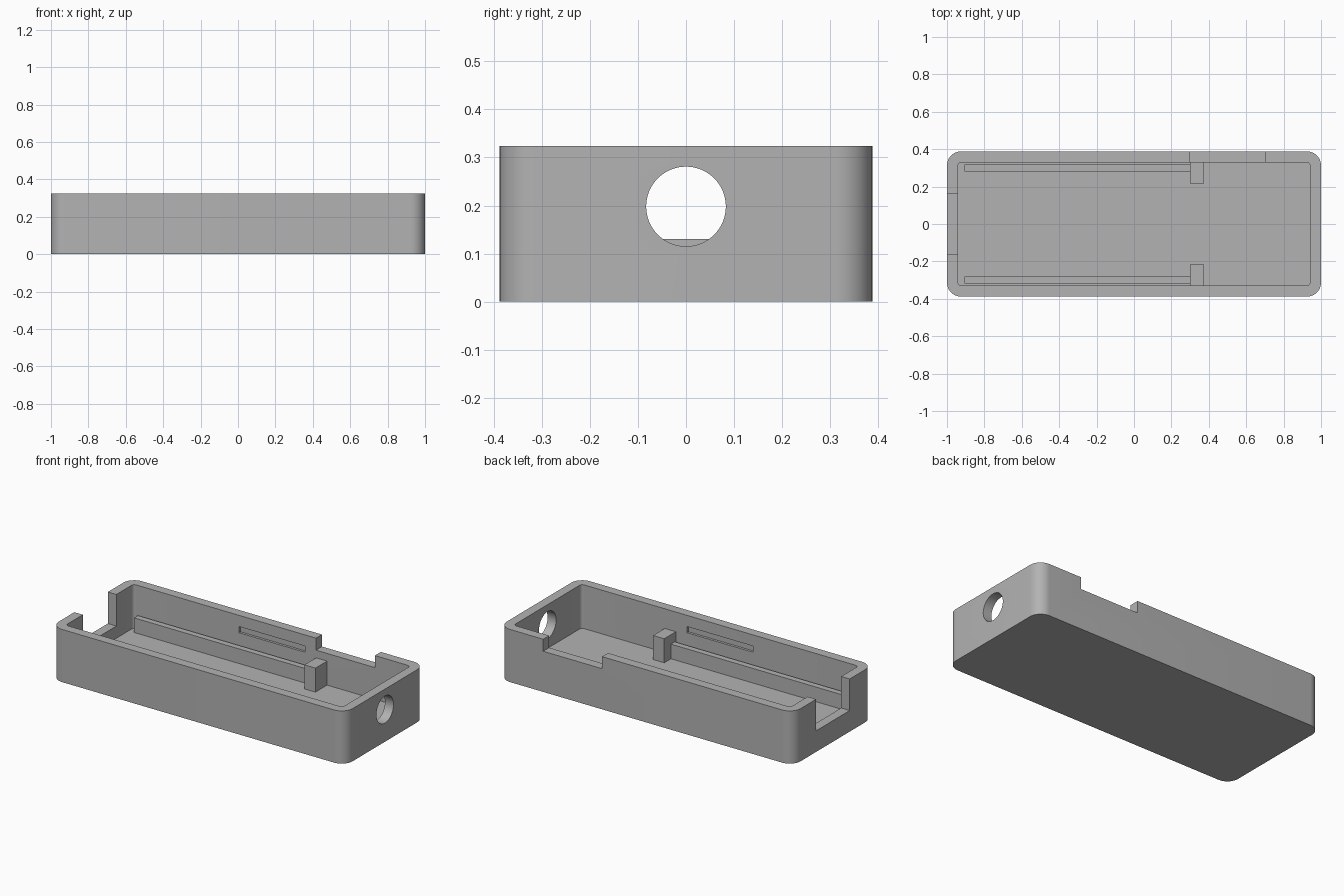
import bpy
import bmesh
import math
from mathutils import Matrix, Vector

default_cube = bpy.data.objects.get("Cube")
if default_cube:
    bpy.data.objects.remove(default_cube, do_unlink=True)

# One plain grey plastic
grey = bpy.data.materials.new("grey_plastic")
grey.use_nodes = True
grey.diffuse_color = (0.45, 0.45, 0.45, 1)
grey.node_tree.nodes["Principled BSDF"].inputs["Base Color"].default_value = grey.diffuse_color

LENGTH, WIDTH, HEIGHT = 2.0, 0.776, 0.324
WALL, FLOOR = 0.058, 0.055
INNER_X, INNER_Y = LENGTH / 2 - WALL, WIDTH / 2 - WALL


def add_object(name, bm):
    mesh = bpy.data.meshes.new(name)
    bmesh.ops.recalc_face_normals(bm, faces=bm.faces)
    bm.to_mesh(mesh)
    bm.free()
    mesh.materials.append(grey)
    obj = bpy.data.objects.new(name, mesh)
    bpy.context.collection.objects.link(obj)
    return obj


def box(name, low, high, radius=0.0, segments=12):
    """Box between two corners, with optionally rounded vertical edges."""
    low, high = Vector(low), Vector(high)
    bm = bmesh.new()
    bmesh.ops.create_cube(bm, size=1)
    bmesh.ops.scale(bm, vec=high - low, verts=bm.verts)
    bmesh.ops.translate(bm, vec=(low + high) / 2, verts=bm.verts)
    if radius:
        upright = [e for e in bm.edges
                   if abs(e.verts[0].co.z - e.verts[1].co.z) > 0.01]
        bmesh.ops.bevel(bm, geom=upright, offset=radius, segments=segments,
                        profile=0.5, affect='EDGES')
    return add_object(name, bm)


def cut(target, cutter):
    cutter.hide_render = True
    mod = target.modifiers.new("cut", 'BOOLEAN')
    mod.operation = 'DIFFERENCE'
    mod.solver = 'EXACT'
    mod.object = cutter
    bpy.context.view_layer.objects.active = target
    bpy.ops.object.modifier_apply(modifier=mod.name)
    bpy.data.objects.remove(cutter, do_unlink=True)


# Open tray with rounded corners
tray = box("case_tray", (-LENGTH / 2, -WIDTH / 2, 0),
           (LENGTH / 2, WIDTH / 2, HEIGHT), radius=0.075)
cut(tray, box("cavity", (-INNER_X, -INNER_Y, FLOOR),
              (INNER_X, INNER_Y, 0.5), radius=0.02, segments=6))

# Deep notch in the end wall and shallow notch in the back wall
cut(tray, box("end_notch", (-1.1, -0.163, 0.13), (-0.9, 0.163, 0.5)))
cut(tray, box("back_notch", (0.3, 0.3, 0.25), (0.7, 0.5, 0.5)))

# Round cable hole in the other end wall
bm = bmesh.new()
bmesh.ops.create_cone(bm, cap_ends=True, segments=64, radius1=0.083,
                      radius2=0.083, depth=0.2,
                      matrix=Matrix.Translation((0.97, 0, 0.198))
                      @ Matrix.Rotation(math.pi / 2, 4, 'Y'))
cut(tray, add_object("cable_hole", bm))

# Both long sides: snap slot, board rail and stop post
for side, word in ((1, "back"), (-1, "front")):
    def side_box(name, x, y, z):
        ys = sorted(side * v for v in y)
        return box(name, (x[0], ys[0], z[0]), (x[1], ys[1], z[1]))

    cut(tray, side_box("snap_slot", (-0.225, 0.225),
                       (INNER_Y - 0.03, INNER_Y + 0.015), (0.217, 0.255)))
    side_box(word + "_rail", (-0.905, 0.305), (0.282, 0.319), (FLOOR - 0.01, 0.145))
    side_box(word + "_stop_post", (0.3, 0.375), (0.217, INNER_Y + 0.01), (FLOOR - 0.01, 0.203))

# Smooth rounded surfaces, sharp edges kept
bpy.ops.object.select_all(action='DESELECT')
tray.select_set(True)
bpy.context.view_layer.objects.active = tray
bpy.ops.object.shade_smooth_by_angle(angle=math.radians(30))
